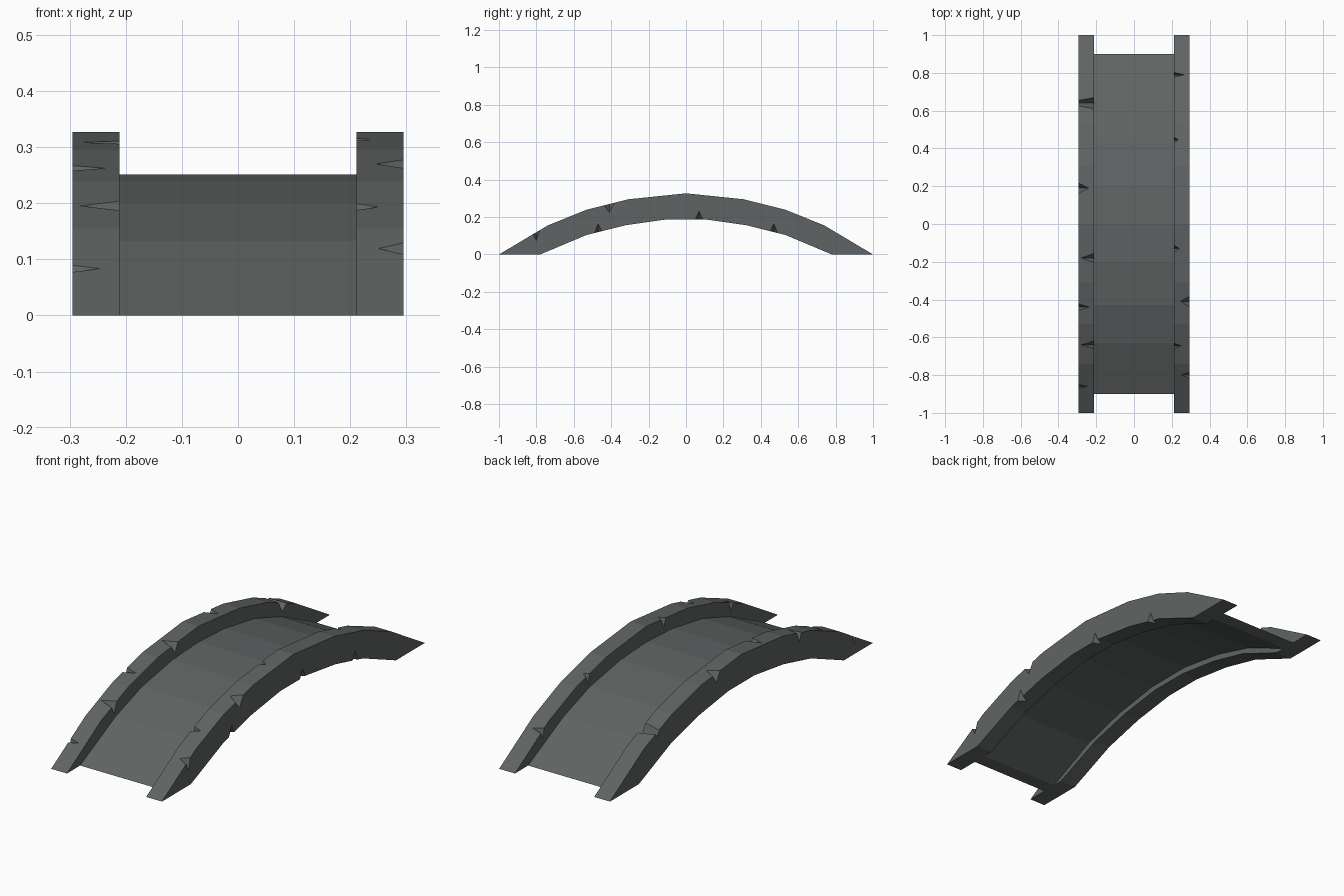
import bpy, bmesh
from mathutils import Vector

cube = bpy.data.objects.get("Cube")
if cube:
    bpy.data.objects.remove(cube)

stone = bpy.data.materials.new("dark grey stone")
stone.use_nodes = True
colour = (0.115, 0.127, 0.125, 1)
stone.diffuse_color = colour
stone.node_tree.nodes["Principled BSDF"].inputs["Base Color"].default_value = colour

# Half arches as (y, z), from the foot to the crown
RAIL_TOP = [(-1, 0), (-0.74, 0.155), (-0.53, 0.24), (-0.31, 0.295), (0, 0.327)]
RAIL_BOTTOM = [(-0.78, 0), (-0.53, 0.105), (-0.32, 0.157), (-0.1, 0.188)]
DECK_TOP = [(-0.9, 0), (-0.63, 0.133), (-0.43, 0.2), (-0.2, 0.24), (0, 0.251)]
DECK_BOTTOM = [(-0.83, 0), (-0.58, 0.115), (-0.36, 0.177), (-0.12, 0.215)]
INNER, OUTER = 0.211, 0.295


def mirrored(half):
    return half + [(-y, z) for y, z in reversed(half) if y]


def finish(bm, name):
    bmesh.ops.recalc_face_normals(bm, faces=bm.faces[:])
    mesh = bpy.data.meshes.new(name)
    bm.to_mesh(mesh)
    bm.free()
    mesh.materials.append(stone)
    obj = bpy.data.objects.new(name, mesh)
    bpy.context.collection.objects.link(obj)
    return obj


def arch(name, top, bottom, x0, x1):
    """Extrude the outline between two arches along x."""
    outline = mirrored(top) + mirrored(bottom)[::-1]
    bm = bmesh.new()
    face = bm.faces.new([bm.verts.new((x0, y, z)) for y, z in outline])
    new = bmesh.ops.extrude_face_region(bm, geom=[face])["geom"]
    bmesh.ops.translate(bm, vec=(x1 - x0, 0, 0),
                        verts=[v for v in new if isinstance(v, bmesh.types.BMVert)])
    return finish(bm, name)


def point_on(half, y):
    """Height and direction of an arch at y."""
    line = mirrored(half)
    for (ya, za), (yb, zb) in zip(line, line[1:]):
        if ya <= y <= yb:
            z = za + (zb - za) * (y - ya) / (yb - ya)
            return z, Vector((0, yb - ya, zb - za)).normalized()


def add_chip(bm, side, edge, y, depth, width, under):
    """Wedge that bites a corner out of one long rail edge."""
    z, along = point_on(RAIL_BOTTOM if under else RAIL_TOP, y)
    corner = Vector((side * edge, y, z))
    inward = side if edge == INNER else -side
    tip = corner + Vector((inward * depth, 0, 0))
    low = corner + Vector((0, 0, 0.045 if under else -0.045))
    mid = (tip + low) / 2
    points = [tip, low]
    ends = [mid + (corner + along * s * width - mid) * 1.5 for s in (-1, 1)]
    points = [tip + (tip - low) * 0.02, low + (low - tip) * 0.02] + ends
    bmesh.ops.convex_hull(bm, input=[bm.verts.new(p) for p in points])


# Chips: edge, y, depth, half width, on the underside
CHIPS = {
    1: [(INNER, 0.79, 0.055, 0.015, False), (INNER, 0.445, 0.025, 0.015, False),
        (INNER, -0.13, 0.03, 0.018, False), (INNER, -0.645, 0.04, 0.015, False),
        (OUTER, -0.41, 0.05, 0.03, False), (OUTER, -0.8, 0.045, 0.02, False),
        (OUTER, -0.47, 0.04, 0.02, True), (OUTER, 0.07, 0.04, 0.02, True),
        (OUTER, 0.47, 0.04, 0.02, True)],
    -1: [(INNER, 0.64, 0.16, 0.032, False), (INNER, -0.18, 0.07, 0.025, False),
         (INNER, -0.64, 0.07, 0.022, False), (OUTER, 0.19, 0.055, 0.028, False),
         (OUTER, -0.44, 0.06, 0.018, False), (OUTER, -0.86, 0.05, 0.012, False)],
}

# Walkway between the rails
arch("deck", DECK_TOP, DECK_BOTTOM, -INNER, INNER)

# Chipped side rails
for side, name in ((1, "left_rail"), (-1, "right_rail")):
    rail = arch(name, RAIL_TOP, RAIL_BOTTOM, side * INNER, side * OUTER)
    bm = bmesh.new()
    for chip in CHIPS[side]:
        add_chip(bm, side, *chip)
    cutter = finish(bm, name + "_chips")
    cutter.hide_render = True
    cut = rail.modifiers.new("chips", 'BOOLEAN')
    cut.operation = 'DIFFERENCE'
    cut.solver = 'EXACT'
    cut.object = cutter
    bpy.context.view_layer.objects.active = rail
    bpy.ops.object.modifier_apply(modifier="chips")
    bpy.data.objects.remove(cutter)
